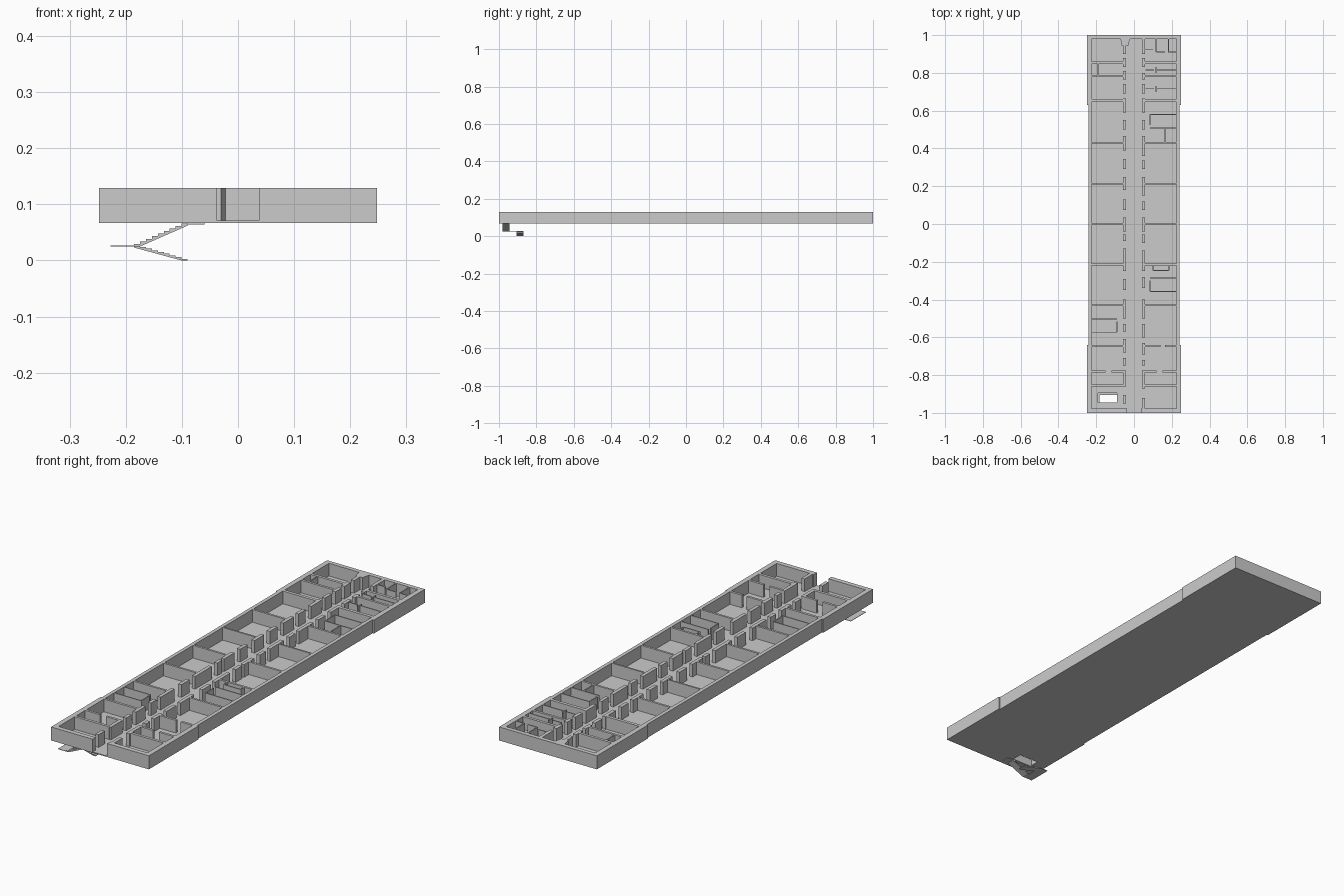
import bpy, bmesh

Z0, ZF, Z1 = 0.067, 0.071, 0.129   # slab bottom, floor level, wall top


def mesh_object(name, bm):
    bmesh.ops.recalc_face_normals(bm, faces=bm.faces)
    me = bpy.data.meshes.new(name)
    bm.to_mesh(me)
    bm.free()
    ob = bpy.data.objects.new(name, me)
    bpy.context.collection.objects.link(ob)
    return ob


def box(bm, x0, x1, y0, y1, z0, z1):
    v = [bm.verts.new((x, y, z)) for z in (z0, z1)
         for x, y in ((x0, y0), (x1, y0), (x1, y1), (x0, y1))]
    for f in ((3, 2, 1, 0), (4, 5, 6, 7), (0, 1, 5, 4), (1, 2, 6, 5), (2, 3, 7, 6), (3, 0, 4, 7)):
        bm.faces.new([v[i] for i in f])


def boxes(name, rects, z0, z1):
    bm = bmesh.new()
    for r in rects:
        box(bm, *r, z0, z1)
    return mesh_object(name, bm)


def prism(name, pts, axis, a, b):
    """Extrude a closed profile along y or z."""
    bm = bmesh.new()
    at = (lambda p, t: (p[0], t, p[1])) if axis == 'y' else (lambda p, t: (p[0], p[1], t))
    lo = [bm.verts.new(at(p, a)) for p in pts]
    hi = [bm.verts.new(at(p, b)) for p in pts]
    n = len(pts)
    bm.faces.new(lo)
    bm.faces.new(hi)
    for i in range(n):
        bm.faces.new((lo[i], lo[(i + 1) % n], hi[(i + 1) % n], hi[i]))
    return mesh_object(name, bm)


# Floor slab with the stairwell opening left between strips
HX0, HX1, HY0, HY1 = -0.19, -0.09, -0.945, -0.895
boxes("floor_slab", [
    (-0.247, 0.247, -1, HY0), (-0.247, HX0, HY0, HY1), (HX1, 0.247, HY0, HY1),
    (-0.247, 0.247, HY1, -0.64), (-0.242, 0.242, -0.64, 0.63),
    (-0.247, 0.247, 0.63, 1)], Z0, ZF)

# Outer shell: one U-shaped outline, open at the front corridor entrance
D, W, N, IN = 0.037, 0.248, 0.242, 0.225
outline = [(-D, -1), (-W, -1), (-W, -0.64), (-N, -0.64), (-N, 0.63), (-W, 0.63), (-W, 1),
           (W, 1), (W, 0.63), (N, 0.63), (N, -0.64), (W, -0.64), (W, -1), (D, -1),
           (D, -0.978), (IN, -0.978), (IN, 0.98), (-IN, 0.98), (-IN, -0.978), (-D, -0.978)]
prism("outer_walls", outline, 'z', Z0, Z1)

# Cross walls between rooms: (y, thickness)
cross = [(0.854, .013), (0.783, .011), (0.654, .015), (0.43, .01), (0.214, .008), (0, .01),
         (-0.214, .01), (-0.43, .01), (-0.645, .011), (-0.78, .011), (-0.855, .013)]
for side, s in (("left", -1), ("right", 1)):
    rects = []
    for y, t in cross:
        spans = [(0.05, IN)]
        if y == -0.78:              # partition with a doorway
            spans = [(0.05, 0.12), (0.15, IN)]
        elif y == -0.645 and s > 0:
            spans = [(0.05, 0.14), (0.165, IN)]
        for a, b in spans:
            xa, xb = sorted((s * a, s * b))
            rects.append((xa, xb, y - t / 2, y + t / 2))
    boxes(side + "_cross_walls", rects, ZF, Z1)

# Corridor walls: solid stretches between the doorways
left = [(0.9, 0.98), (0.83, 0.878), (0.765, 0.81), (0.69, 0.74), (0.59, 0.665), (0.5, 0.55),
        (0.39, 0.465), (0.29, 0.345), (0.18, 0.25), (0.075, 0.13), (-0.04, 0.035),
        (-0.09, -0.055), (-0.25, -0.13), (-0.35, -0.29), (-0.5, -0.4), (-0.57, -0.53),
        (-0.68, -0.61), (-0.75, -0.71), (-0.86, -0.775), (-0.95, -0.905)]
right = [(0.9, 0.98), (0.83, 0.878), (0.765, 0.8), (0.69, 0.74), (0.59, 0.665), (0.5, 0.55),
         (0.36, 0.465), (0.29, 0.335), (0.15, 0.25), (0.075, 0.12), (-0.04, 0.035),
         (-0.1, -0.055), (-0.25, -0.14), (-0.34, -0.28), (-0.5, -0.4), (-0.6, -0.53),
         (-0.69, -0.63), (-0.75, -0.72), (-0.87, -0.775), (-0.978, -0.92)]
boxes("left_corridor_wall", [(-0.058, -0.042, a, b) for a, b in left], ZF, Z1)
boxes("right_corridor_wall", [(0.042, 0.058, a, b) for a, b in right], ZF, Z1)

# Buttress beside the closed rear end of the corridor
prism("rear_corridor_pier", [(-0.072, 0.98), (-0.022, 0.98), (-0.03, 0.945), (-0.065, 0.945)],
      'z', ZF, Z1)

# Thin partitions making the small rooms
T = 0.005
h_walls = [(0.058, 0.1, 0.925), (0.12, 0.165, 0.91), (0.18, IN, 0.91),     # rear washrooms
           (0.06, 0.105, 0.816), (0.12, IN, 0.816), (0.06, 0.105, 0.716), (0.12, IN, 0.716),
           (0.085, IN, 0.58), (0.085, IN, 0.508),
           (0.1, 0.185, -0.245), (0.085, IN, -0.285), (0.085, IN, -0.357),
           (-IN, -0.09, -0.503), (-IN, -0.09, -0.573)]
v_walls = [(0.116, 0.91, 0.98), (0.183, 0.91, 0.98), (0.116, 0.8, 0.83), (0.116, 0.7, 0.73),
           (0.085, 0.525, 0.58), (0.165, 0.435, 0.508), (0.1, -0.245, -0.21),
           (0.185, -0.245, -0.21), (0.085, -0.357, -0.3), (-0.09, -0.573, -0.515),
           (-0.19, 0.785, 0.85)]
boxes("thin_partitions",
      [(a, b, y - T / 2, y + T / 2) for a, b, y in h_walls] +
      [(x - T / 2, x + T / 2, a, b) for x, a, b in v_walls], ZF, Z1)


# Stair flights: stepped top with a sloping underside
def flight(name, x0, z0, x1, z1, y0, y1, n=9, t=0.004):
    dx, dz = (x1 - x0) / n, (z1 - z0) / n
    pts = [(x0, z0)]
    for i in range(n):
        pts += [(x0 + i * dx, z0 + (i + 1) * dz), (x0 + (i + 1) * dx, z0 + (i + 1) * dz)]
    pts += [(x1, z1 - t), (x0 + dx, z0)]
    return prism(name, pts, 'y', y0, y1)


flight("lower_flight", -0.09, 0.0, -0.185, 0.027, -0.905, -0.87)
flight("upper_flight", -0.185, 0.025, -0.09, 0.066, -0.98, -0.945)
boxes("middle_landing", [(-0.227, -0.183, -0.98, -0.87)], 0.025, 0.027)
boxes("top_landing", [(-0.09, -0.06, -0.98, -0.945)], 0.0645, 0.067)
